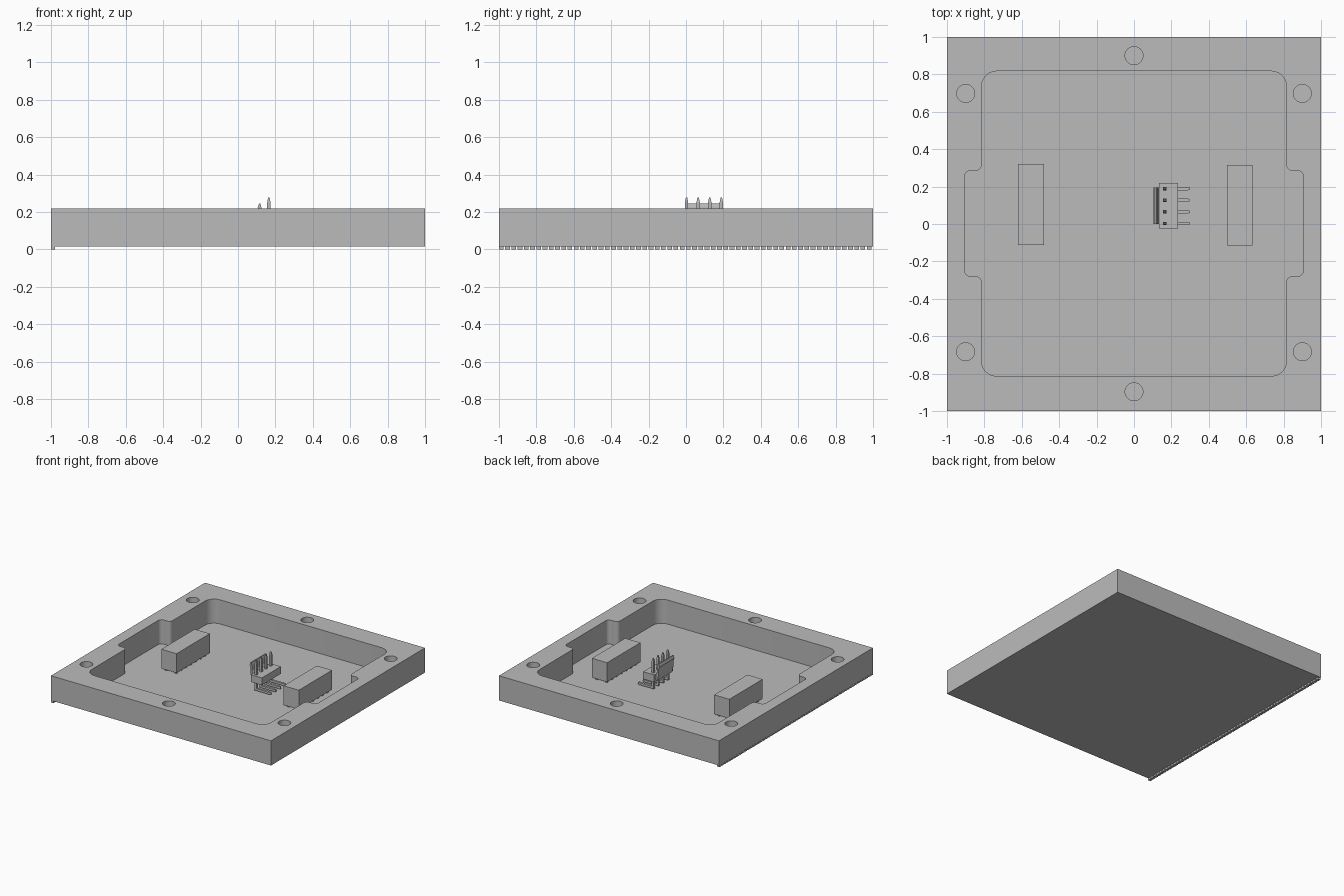
import bpy, bmesh, math
from mathutils import Vector

cube = bpy.data.objects.get("Cube")
if cube:
    bpy.data.objects.remove(cube, do_unlink=True)

grey = bpy.data.materials.new("plain grey")
grey.use_nodes = True
COLOUR = (0.5, 0.5, 0.5, 1)
grey.diffuse_color = COLOUR
grey.node_tree.nodes["Principled BSDF"].inputs["Base Color"].default_value = COLOUR

BASE, FLOOR, TOP = 0.017, 0.022, 0.22


def add_box(bm, lo, hi, taper=1.0):
    """Box between two corners; taper scales its upper end."""
    lo, hi = Vector(lo), Vector(hi)
    mid, size = (lo + hi) / 2, hi - lo
    for v in bmesh.ops.create_cube(bm, size=1)["verts"]:
        s = taper if v.co.z > 0 else 1
        v.co = mid + Vector((v.co.x * size.x * s, v.co.y * size.y * s, v.co.z * size.z))


def add_prism(bm, points, lift):
    """Face through the points, extruded by a vector."""
    face = bm.faces.new([bm.verts.new(p) for p in points])
    out = bmesh.ops.extrude_face_region(bm, geom=[face])["geom"]
    bmesh.ops.translate(bm, vec=lift, verts=[g for g in out if isinstance(g, bmesh.types.BMVert)])


def make(name, bm):
    bmesh.ops.recalc_face_normals(bm, faces=bm.faces)
    mesh = bpy.data.meshes.new(name)
    bm.to_mesh(mesh)
    bm.free()
    mesh.materials.append(grey)
    obj = bpy.data.objects.new(name, mesh)
    bpy.context.collection.objects.link(obj)
    return obj


def rounded(corners, steps=6):
    """Outline with each (x, y, radius) corner of a right-angled path rounded."""
    pts = []
    for i, (x, y, r) in enumerate(corners):
        p = Vector((x, y))
        a = (Vector(corners[i - 1][:2]) - p).normalized() * r
        b = (Vector(corners[(i + 1) % len(corners)][:2]) - p).normalized() * r
        for k in range(steps + 1):
            t = math.pi / 2 * k / steps
            q = p + a * (1 - math.sin(t)) + b * (1 - math.cos(t))
            pts.append((q.x, q.y, FLOOR))
    return pts


# Housing: slab with a notched pocket and six screw holes
bm = bmesh.new()
add_box(bm, (-1, -1, BASE), (1, 1, TOP))
housing = make("housing", bm)

W, N, BACK, FRONT = 0.815, 0.905, 0.817, -0.813
right_side = [(W, FRONT, 0.08), (W, -0.28, 0.03), (N, -0.28, 0.03),
              (N, 0.285, 0.03), (W, 0.285, 0.03), (W, BACK, 0.08)]
left_side = [(-x, y, r) for x, y, r in reversed(right_side)]
bm = bmesh.new()
add_prism(bm, rounded(right_side + left_side), (0, 0, 0.4))
for x, y in [(0, 0.9), (0, -0.897), (0.9, 0.698), (-0.9, 0.698), (0.9, -0.683), (-0.9, -0.683)]:
    ring = [(x + 0.048 * math.cos(a), y + 0.048 * math.sin(a), FLOOR)
            for a in (math.tau * k / 32 for k in range(32))]
    add_prism(bm, ring, (0, 0, 0.4))
cutter = make("pocket_cutter", bm)
cutter.hide_render = True

mod = housing.modifiers.new("pocket", "BOOLEAN")
mod.operation, mod.solver, mod.object = "DIFFERENCE", "EXACT", cutter
bpy.context.view_layer.update()
cut = bpy.data.meshes.new_from_object(housing.evaluated_get(bpy.context.evaluated_depsgraph_get()))
housing.modifiers.clear()
housing.data = cut
bpy.data.objects.remove(cutter, do_unlink=True)
bpy.context.view_layer.objects.active = housing
housing.select_set(True)
bpy.ops.object.shade_smooth_by_angle(angle=math.radians(30))
housing.select_set(False)

# Row of small contacts under one edge
bm = bmesh.new()
COUNT = 60
pitch = 2 / COUNT
for i in range(COUNT):
    y = -1 + i * pitch
    add_box(bm, (-1, y, 0), (-0.978, y + pitch * 0.75, BASE + 0.001))
make("edge_contacts", bm)

# Two socket blocks standing on double rows of pins
for name, x, y in [("left_socket", 0.565, 0.1), ("right_socket", -0.55, 0.105)]:
    bm = bmesh.new()
    add_box(bm, (x - 0.069, y - 0.216, 0.042), (x + 0.069, y + 0.216, 0.2))
    make(name, bm)
    bm = bmesh.new()
    for row in (-1, 1):
        for i in range(-3, 4):
            px, py = x + row * 0.045, y + i * 0.0615
            add_box(bm, (px - 0.007, py - 0.007, FLOOR - 0.002), (px + 0.007, py + 0.007, 0.045))
    make(name + "_pins", bm)

# Four-pin header: body, latch and bent pins
bm = bmesh.new()
add_box(bm, (0.135, -0.025, 0.1), (0.235, 0.22, 0.16))
make("header_body", bm)

bm = bmesh.new()
latch = [(0.137, 0.105), (0.137, 0.155), (0.125, 0.175), (0.125, 0.225), (0.12, 0.245),
         (0.112, 0.245), (0.105, 0.222), (0.112, 0.205), (0.112, 0.165), (0.125, 0.105)]
add_prism(bm, [(x, 0, z) for x, z in latch], (0, 0.195, 0))
make("header_latch", bm)

bm = bmesh.new()
R, PX = 0.009, 0.165
for i in range(4):
    y = 0.003 + i * 0.062
    add_box(bm, (PX - R, y - R, 0.032), (PX + R, y + R, 0.25))
    add_box(bm, (PX - R, y - R, 0.25), (PX + R, y + R, 0.277), 0.45)
    foot = [(PX - R, y - R), (0.288, y - R), (0.3, y - R / 2),
            (0.3, y + R / 2), (0.288, y + R), (PX - R, y + R)]
    add_prism(bm, [(a, b, 0.03) for a, b in foot], (0, 0, 0.018))
make("header_pins", bm)
